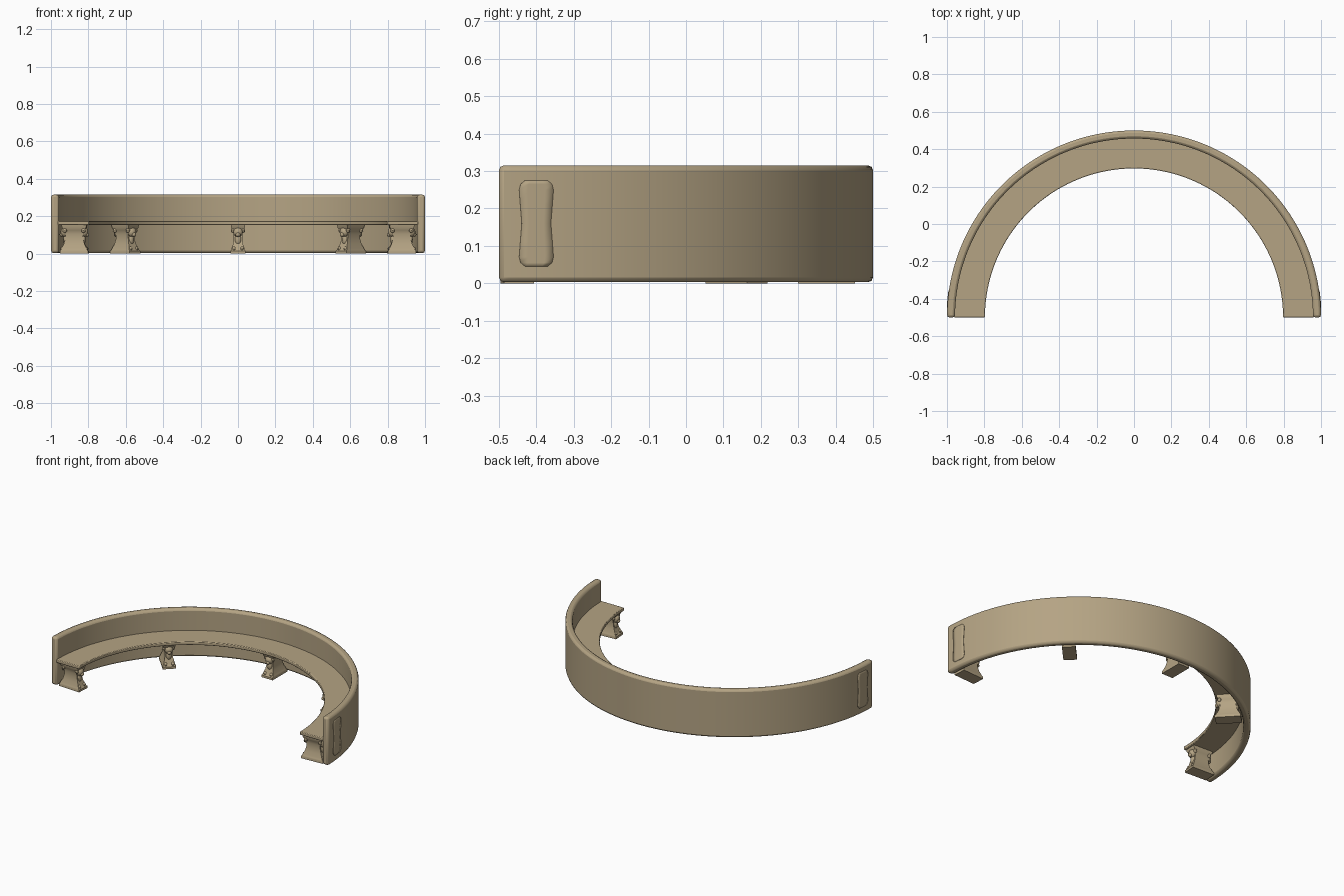
import bpy, bmesh, math
from mathutils import Matrix, Vector

if "Cube" in bpy.data.objects:
    bpy.data.objects.remove(bpy.data.objects["Cube"], do_unlink=True)

CENTRE_Y = -0.5
stone = bpy.data.materials.new("warm sandstone")
stone.use_nodes = True
colour = (0.46, 0.37, 0.23, 1)
stone.diffuse_color = colour
stone.node_tree.nodes["Principled BSDF"].inputs["Base Color"].default_value = colour


def finish(name, bm, bevel=0, segments=1, angle=35):
    bmesh.ops.recalc_face_normals(bm, faces=bm.faces)
    mesh = bpy.data.meshes.new(name)
    bm.to_mesh(mesh)
    bm.free()
    mesh.materials.append(stone)
    obj = bpy.data.objects.new(name, mesh)
    bpy.context.collection.objects.link(obj)
    if bevel:
        mod = obj.modifiers.new("soft edges", "BEVEL")
        mod.width = bevel
        mod.segments = segments
        mod.limit_method = "ANGLE"
        mod.angle_limit = math.radians(40)
    bpy.ops.object.select_all(action="DESELECT")
    obj.select_set(True)
    bpy.context.view_layer.objects.active = obj
    bpy.ops.object.shade_smooth_by_angle(angle=math.radians(angle))
    return obj


def polar(r, a, z):
    return Vector((r * math.cos(a), CENTRE_Y + r * math.sin(a), z))


def loft(bm, rings):
    """Bridge equal closed loops of points and cap both ends."""
    loops = [[bm.verts.new(p) for p in ring] for ring in rings]
    n = len(loops[0])
    for a, b in zip(loops, loops[1:]):
        for i in range(n):
            j = (i + 1) % n
            bm.faces.new((a[i], a[j], b[j], b[i]))
    bm.faces.new(loops[0])
    bm.faces.new(loops[-1])


def half_ring(name, r0, r1, z0, z1, bevel, steps=96):
    bm = bmesh.new()
    section = [(r0, z0), (r1, z0), (r1, z1), (r0, z1)]
    loft(bm, [[polar(r, math.pi * i / steps, z) for r, z in section]
              for i in range(steps + 1)])
    return finish(name, bm, bevel, 2)


# Curved back wall and the seat ledge in front of it
half_ring("back_wall", 0.957, 1.0, 0.003, 0.315, 0.013)
half_ring("seat", 0.797, 0.962, 0.153, 0.175, 0.004)


# Waisted panels on the outer ends of the wall
def end_panel(name, side):
    bm = bmesh.new()
    rows = []
    for z, half in [(0.045, 0.03), (0.055, 0.042), (0.07, 0.046), (0.11, 0.043),
                    (0.16, 0.039), (0.21, 0.043), (0.25, 0.046),
                    (0.265, 0.042), (0.275, 0.03)]:
        row = []
        for k in range(5):
            p = polar(1.001, 0.1 + half * (k / 2 - 1), z)
            p.x *= side
            row.append(bm.verts.new(p))
        rows.append(row)
    for a, b in zip(rows, rows[1:]):
        for k in range(4):
            bm.faces.new((a[k], a[k + 1], b[k + 1], b[k]))
    bmesh.ops.recalc_face_normals(bm, faces=bm.faces)
    obj = finish(name, bm)
    mod = obj.modifiers.new("plate", "SOLIDIFY")
    mod.thickness = 0.003
    mod.offset = 0


end_panel("left_end_panel", 1)
end_panel("right_end_panel", -1)


# Carved supports: plinth, waisted shaft, and an animal head at each end
def ball(bm, centre, size, u=12, v=8):
    m = Matrix.Translation(centre) @ Matrix.Diagonal((*size, 1))
    bmesh.ops.create_uvsphere(bm, u_segments=u, v_segments=v, radius=1, matrix=m)


def support(name, angle):
    bm = bmesh.new()
    # (height, radial half depth, tangential half width)
    levels = [(0, 0.076, 0.04), (0.014, 0.076, 0.04), (0.02, 0.07, 0.037),
              (0.03, 0.066, 0.034), (0.05, 0.056, 0.027), (0.08, 0.048, 0.023),
              (0.105, 0.046, 0.024), (0.125, 0.052, 0.028), (0.138, 0.064, 0.036),
              (0.155, 0.068, 0.038)]
    loft(bm, [[Vector((sx * d, sy * w, z)) for sx, sy in
               ((-1, -1), (1, -1), (1, 1), (-1, 1))] for z, d, w in levels])
    for s in (-1, 1):
        ball(bm, (s * 0.052, 0, 0.115), (0.022, 0.026, 0.026))   # head
        ball(bm, (s * 0.067, 0, 0.102), (0.012, 0.013, 0.012))   # muzzle
        ball(bm, (s * 0.046, 0, 0.075), (0.014, 0.018, 0.03))    # chest
        for t in (-1, 1):
            ball(bm, (s * 0.05, t * 0.027, 0.124), (0.012, 0.011, 0.013), 8, 6)  # ear
            ball(bm, (s * 0.06, t * 0.022, 0.026), (0.014, 0.012, 0.012), 8, 6)  # paw
    place = Matrix.Translation(polar(0.876, angle, 0)) @ Matrix.Rotation(angle, 4, "Z")
    bmesh.ops.transform(bm, matrix=place, verts=bm.verts)
    finish(name, bm, angle=40)


for name, degrees in [("left_end", 3.2), ("left_middle", 46.5), ("centre", 90),
                      ("right_middle", 133.5), ("right_end", 176.8)]:
    support(name + "_support", math.radians(degrees))
